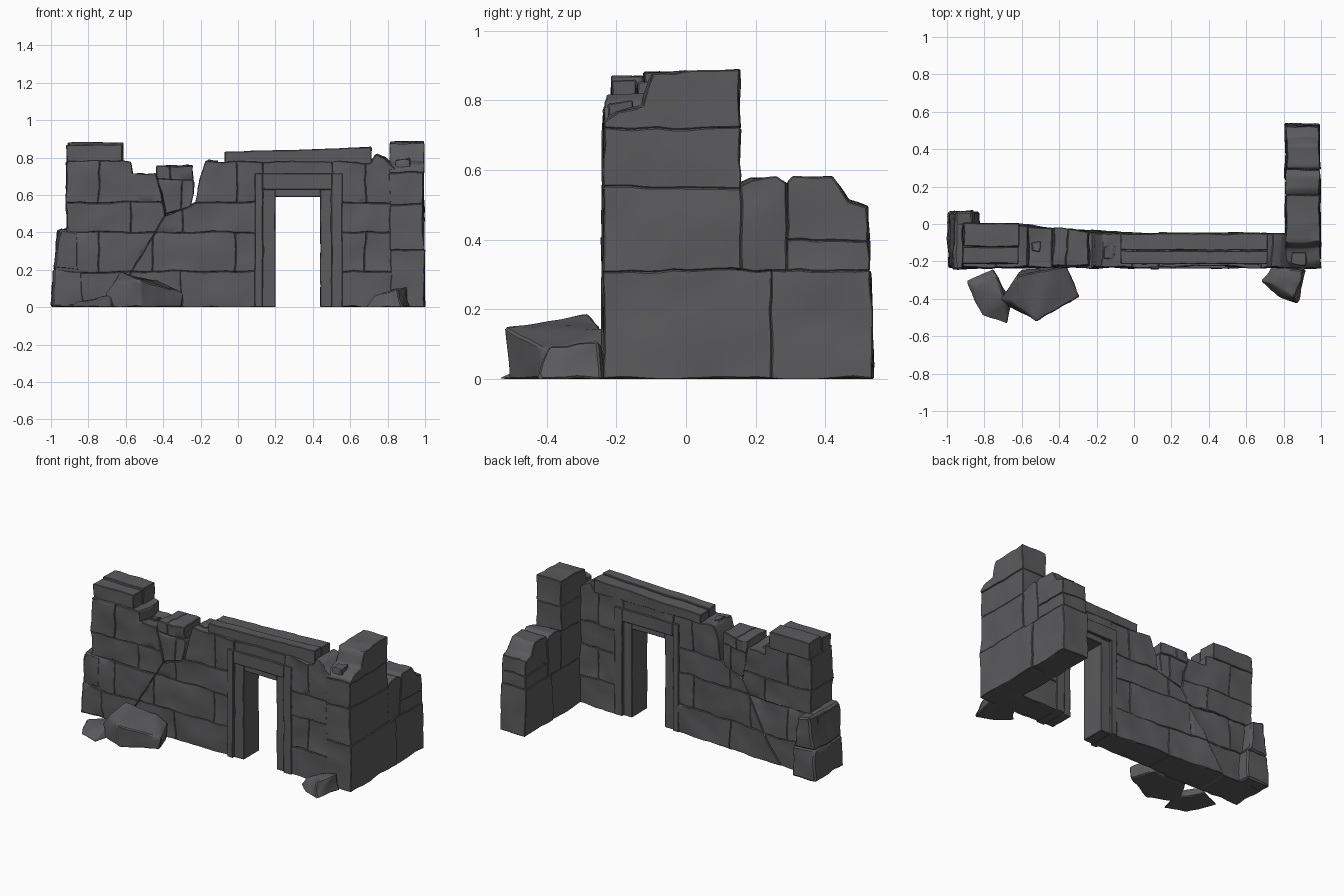
import bpy, bmesh, random
from mathutils import Vector, noise

random.seed(4)
if "Cube" in bpy.data.objects:
    bpy.data.objects.remove(bpy.data.objects["Cube"], do_unlink=True)

stone = bpy.data.materials.new("dark_grey_stone")
stone.use_nodes = True
GREY = (0.105, 0.105, 0.11, 1)
stone.diffuse_color = GREY
bsdf = next(n for n in stone.node_tree.nodes if n.type == 'BSDF_PRINCIPLED')
bsdf.inputs["Base Color"].default_value = GREY
bsdf.inputs["Roughness"].default_value = 0.9


def weather(bm, chip, rough, step=0.04):
    """Chip the edges, cut a lattice into the faces and wear the surface."""
    bmesh.ops.recalc_face_normals(bm, faces=bm.faces)
    edges = [e for e in bm.edges if e.is_manifold and e.calc_face_angle(0) > 0.3]
    bmesh.ops.bevel(bm, geom=edges, offset=chip, segments=1,
                    affect='EDGES', clamp_overlap=True)
    for axis in range(3):
        normal = Vector([axis == i for i in range(3)])
        values = [v.co[axis] for v in bm.verts]
        cut = min(values) + step
        while cut < max(values) - step / 3:
            geom = bm.verts[:] + bm.edges[:] + bm.faces[:]
            bmesh.ops.bisect_plane(bm, geom=geom, plane_co=normal * cut, plane_no=normal)
            cut += step
    for v in bm.verts:
        wear = noise.noise_vector(v.co * 7) + noise.noise_vector(v.co * 17) * 0.7
        v.co += wear * rough
        v.co.z = max(v.co.z, 0)


def finish(name, bm):
    mesh = bpy.data.meshes.new(name)
    bm.to_mesh(mesh)
    bm.free()
    mesh.materials.append(stone)
    obj = bpy.data.objects.new(name, mesh)
    bpy.context.collection.objects.link(obj)
    bpy.ops.object.select_all(action='DESELECT')
    obj.select_set(True)
    bpy.context.view_layer.objects.active = obj
    bpy.ops.object.shade_smooth_by_angle(angle=0.6)


def clip(poly, axis, limit, sign):
    """Keep the part of a 2D outline on one side of a line."""
    out = []
    for a, b in zip(poly, poly[1:] + poly[:1]):
        da, db = sign * (a[axis] - limit), sign * (b[axis] - limit)
        if da >= 0:
            out.append(a)
        if da * db < 0:
            t = da / (da - db)
            out.append((a[0] + (b[0] - a[0]) * t, a[1] + (b[1] - a[1]) * t))
    return out


def area(poly):
    return abs(sum(a[0] * b[1] - b[0] * a[1]
                   for a, b in zip(poly, poly[1:] + poly[:1]))) / 2


def prism(poly, along, lo, hi):
    bm = bmesh.new()
    rings = []
    for depth in (lo, hi):
        ring = []
        for u, z in poly:
            d = depth(u) if callable(depth) else depth
            ring.append(bm.verts.new((u, d, z) if along == 'y' else (d, u, z)))
        rings.append(ring)
    bm.faces.new(rings[0])
    bm.faces.new(rings[1])
    n = len(poly)
    for i in range(n):
        j = (i + 1) % n
        bm.faces.new((rings[0][i], rings[0][j], rings[1][j], rings[1][i]))
    return bm


def masonry(name, outline, lo, hi, along='y', courses=(), width=9.0,
            chip=0.0035, rough=0.010):
    """Split an outline into staggered stones and extrude each one."""
    total = bmesh.new()
    levels = [-1, *courses, 2]
    left, right = min(p[0] for p in outline), max(p[0] for p in outline)
    for row, (bottom, top) in enumerate(zip(levels, levels[1:])):
        strip = clip(clip(outline, 1, bottom, 1), 1, top, -1)
        joints = [left - 1]
        u = left + width * (0.6 if row % 2 else 1)
        while u < right - width * 0.3:
            joints.append(u)
            u += width * random.uniform(0.85, 1.15)
        joints.append(right + 1)
        for a, b in zip(joints, joints[1:]):
            block = clip(clip(strip, 0, a, 1), 0, b, -1)
            if len(block) < 3 or area(block) < 0.0004:
                continue
            bm = prism(block, along, lo, hi)
            weather(bm, chip, rough)
            # each stone sits slightly in or out of the wall face
            shift = random.uniform(-0.004, 0.004)
            push = Vector((0, shift, 0)) if along == 'y' else Vector((shift, 0, 0))
            for v in bm.verts:
                v.co += push
            part = bpy.data.meshes.new("stone_block")
            bm.to_mesh(part)
            bm.free()
            total.from_mesh(part)
            bpy.data.meshes.remove(part)
    finish(name, total)


def box(name, x0, x1, y0, y1, z0, z1, **kw):
    masonry(name, [(x0, z0), (x1, z0), (x1, z1), (x0, z1)], y0, y1, **kw)


def rock(name, points, rough=0.01):
    bm = bmesh.new()
    for p in points:
        bm.verts.new(p)
    hull = bmesh.ops.convex_hull(bm, input=bm.verts)
    loose = {g for g in hull["geom_interior"] if isinstance(g, bmesh.types.BMVert)}
    bmesh.ops.delete(bm, geom=list(loose), context='VERTS')
    weather(bm, 0.006, rough)
    finish(name, bm)


def back(x):
    """The front wall grows thicker towards its left end."""
    return -0.057 + 0.055 * min(1, max(0, (x + 0.1) / -0.55))


FRONT = -0.231
COURSES = (0.19, 0.40, 0.56)

# Broken left wall, above the diagonal crack
crack = [(-0.70, 0), (-0.58, 0.17), (-0.47, 0.36), (-0.39, 0.49)]
masonry("left_wall", [(-0.995, 0)] + crack + [
    (-0.41, 0.60), (-0.44, 0.715), (-0.57, 0.705), (-0.575, 0.77), (-0.61, 0.78),
    (-0.915, 0.78), (-0.915, 0.42), (-0.96, 0.41)],
    FRONT, back, courses=COURSES, width=0.42)
masonry("loose_wall_chunk", [(-0.388, 0.50), (-0.25, 0.55), (-0.235, 0.67), (-0.24, 0.755),
        (-0.43, 0.75), (-0.438, 0.71), (-0.408, 0.60)], FRONT + 0.008, back,
        courses=(0.68,), width=0.13, rough=0.012)
box("left_cap_front", -0.915, -0.62, -0.215, -0.125, 0.77, 0.868, rough=0.005)
box("left_cap_back", -0.912, -0.615, -0.122, 0.002, 0.77, 0.88, rough=0.005)
masonry("left_end_pier", [(-0.998, 0), (-0.825, 0), (-0.83, 0.2), (-0.85, 0.22),
        (-0.86, 0.40), (-0.955, 0.42), (-0.985, 0.2)],
        FRONT - 0.003, 0.068, courses=(0.2,), chip=0.01)

# Middle wall, below the crack and beside the doorway
masonry("middle_wall", [(-0.70, 0), (0.13, 0), (0.13, 0.775), (-0.08, 0.775), (-0.17, 0.78),
        (-0.20, 0.69), (-0.225, 0.56)] + crack[:0:-1],
        FRONT, back, courses=COURSES, width=0.4)
box("wall_above_door", 0.13, 0.5, FRONT, -0.057, 0.63, 0.775)
masonry("right_wall", [(0.5, 0), (0.84, 0), (0.84, 0.75), (0.79, 0.80), (0.74, 0.82),
        (0.71, 0.77), (0.5, 0.775)], FRONT, -0.052, courses=COURSES, width=0.3)

# Two parallel rails of cap stones over the door
for label, y0, y1, drop in (("front", -0.212, -0.142, 0), ("back", -0.142, -0.055, 0.006)):
    masonry("cornice_" + label, [(-0.07, 0.765), (0.715, 0.765), (0.715, 0.858 - drop),
            (0.3, 0.84 - drop), (-0.07, 0.832 - drop)], y0, y1, rough=0.004)

# Stepped door frame: outer band, then inner jambs
trim = dict(chip=0.003, rough=0.002)
for label, (x0, x1), (x2, x3) in (("left", (0.09, 0.132), (0.13, 0.2)),
                                  ("right", (0.5, 0.558), (0.44, 0.502))):
    box(label + "_frame_band", x0, x1, -0.239, -0.045, 0, 0.715, **trim)
    box(label + "_door_jamb", x2, x3, -0.222, -0.06, 0, 0.63, **trim)
box("top_frame_band", 0.13, 0.502, -0.239, -0.045, 0.63, 0.715, **trim)
box("door_lintel", 0.198, 0.442, -0.222, -0.06, 0.59, 0.635, **trim)

# Return wall on the right: full-length base, tall pier, broken far stones
side = dict(along='x', rough=0.008)
masonry("return_base", [(-0.235, 0), (0.535, 0), (0.53, 0.31), (-0.235, 0.31)],
        0.81, 0.993, width=0.48, **side)
masonry("return_pier", [(-0.235, 0.31), (0.155, 0.31), (0.155, 0.887), (0, 0.887),
        (-0.10, 0.872), (-0.125, 0.78), (-0.20, 0.765), (-0.235, 0.74)],
        0.812, 0.993, courses=(0.55, 0.72), width=0.6, **side)
masonry("return_far_stone", [(0.155, 0.31), (0.29, 0.31), (0.288, 0.56), (0.26, 0.578),
        (0.19, 0.576), (0.155, 0.56)], 0.814, 0.99, **side)
masonry("return_end_stones", [(0.29, 0.31), (0.528, 0.31), (0.522, 0.495), (0.465, 0.51),
        (0.44, 0.55), (0.42, 0.58), (0.305, 0.58), (0.292, 0.565)],
        0.814, 0.99, courses=(0.40,), **side)

# Rubble lying on the broken tops
for i, (x, y, z, s) in enumerate([(0.75, -0.14, 0.77, 0.035), (0.88, -0.18, 0.775, 0.035),
                                  (-0.53, -0.12, 0.71, 0.025), (-0.13, -0.15, 0.77, 0.03)]):
    box(f"rubble_{i}", x - s, x + s, y - s, y + s, z - s, z + s * 0.5, rough=0.015)

# Fallen rocks at the foot of the wall
rock("fallen_slab", [(-0.70, -0.42, 0), (-0.52, -0.51, 0), (-0.30, -0.39, 0), (-0.36, -0.24, 0),
     (-0.60, -0.24, 0), (-0.71, -0.40, 0.06), (-0.66, -0.41, 0.14), (-0.52, -0.52, 0.15),
     (-0.29, -0.39, 0.07), (-0.63, -0.28, 0.185), (-0.43, -0.24, 0.14), (-0.36, -0.23, 0.09)],
     rough=0.007)
rock("flat_rock", [(-0.90, -0.30, 0), (-0.75, -0.24, 0), (-0.65, -0.42, 0), (-0.67, -0.535, 0),
     (-0.82, -0.49, 0), (-0.86, -0.33, 0.035), (-0.74, -0.27, 0.05), (-0.68, -0.42, 0.06)])
rock("right_rock", [(0.67, -0.31, 0), (0.74, -0.23, 0), (0.93, -0.24, 0), (0.88, -0.44, 0),
     (0.77, -0.38, 0), (0.72, -0.31, 0.06), (0.80, -0.24, 0.08), (0.91, -0.26, 0.11),
     (0.86, -0.39, 0.09)], rough=0.016)
